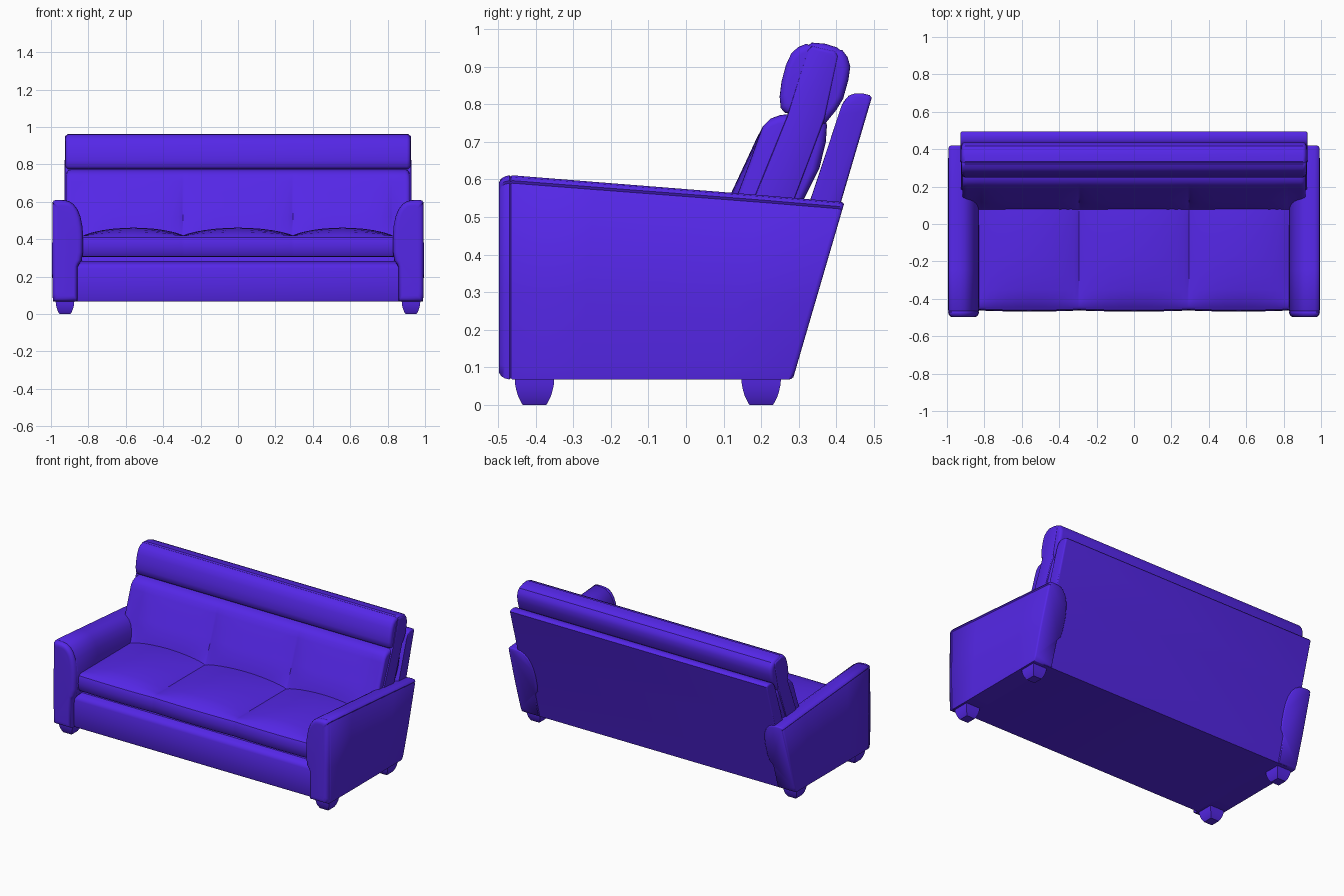
import bpy, bmesh, math

mat = bpy.data.materials.new("violet_fabric")
mat.diffuse_color = (0.09, 0.02, 0.8, 1)


def loft(name, rings, angle=40):
    """Skin closed rings of equal length and cap both ends."""
    bm = bmesh.new()
    vs = [[bm.verts.new(p) for p in r] for r in rings]
    n = len(vs[0])
    for a, b in zip(vs, vs[1:]):
        for i in range(n):
            j = (i + 1) % n
            bm.faces.new((a[i], a[j], b[j], b[i]))
    bm.faces.new(vs[0])
    bm.faces.new(vs[-1])
    bmesh.ops.recalc_face_normals(bm, faces=bm.faces)
    me = bpy.data.meshes.new(name)
    bm.to_mesh(me)
    bm.free()
    me.materials.append(mat)
    ob = bpy.data.objects.new(name, me)
    bpy.context.collection.objects.link(ob)
    bpy.ops.object.select_all(action='DESELECT')
    bpy.context.view_layer.objects.active = ob
    ob.select_set(True)
    bpy.ops.object.shade_smooth_by_angle(angle=math.radians(angle))
    return ob


def inset(pts, d):
    """Shrink a 2D outline by about d on every side."""
    lo = [min(p[k] for p in pts) for k in (0, 1)]
    hi = [max(p[k] for p in pts) for k in (0, 1)]
    c = [(a + b) / 2 for a, b in zip(lo, hi)]
    f = [1 - 2 * d / (b - a) for a, b in zip(lo, hi)]
    return [tuple(c[k] + (p[k] - c[k]) * f[k] for k in (0, 1)) for p in pts]


def sweep_x(name, outline, half, r, xs=()):
    """Sweep a y-z outline (function of x) across the width with rounded ends."""
    ends = [(half - r + r * math.sin(a), r * (1 - math.cos(a)))
            for a in (math.pi / 2 * k / 4 for k in range(5))]
    st = [(-x, d) for x, d in reversed(ends)]
    st += [(x, 0) for x in xs if abs(x) < half - r - 0.004]
    st += ends
    return loft(name, [[(x, y, z) for y, z in inset(outline(x), d)] for x, d in st])


# three seat sections across the width, with creases between them
SECTIONS = [(-0.825, -0.293), (-0.293, 0.293), (0.293, 0.825)]
XS = sorted({round((a + b) / 2 + (b - a) / 2 * math.sin(math.pi / 2 * k / 7), 4)
             for a, b in SECTIONS for k in range(-7, 8)})


def bulge(x):
    for a, b in SECTIONS:
        if a <= x <= b:
            t = (2 * x - a - b) / (b - a)
            return max(0, 1 - t * t) ** 0.8
    return 0


# base box with front rail
BASE = [(-0.455, 0.068), (-0.46, 0.08), (-0.462, 0.16), (-0.46, 0.245), (-0.453, 0.262),
        (-0.435, 0.273), (-0.41, 0.28), (-0.40, 0.312), (0.27, 0.312), (0.22, 0.068)]
sweep_x("base", lambda x: BASE, 0.87, 0.004)


# seat cushion
def seat(x):
    b = bulge(x)
    f = 0.006 * (1 - b)
    front = [(0.2, 0.305), (-0.43, 0.305), (-0.452 + f, 0.309), (-0.462 + f, 0.325),
             (-0.468 + f, 0.36), (-0.466 + f, 0.395), (-0.46 + f, 0.41),
             (-0.452 + f, 0.414), (-0.445 + f, 0.419)]
    top = [(-0.41, 0.45), (-0.35, 0.72), (-0.27, 0.92), (-0.17, 1), (-0.05, 0.97),
           (0.05, 0.85), (0.12, 0.65), (0.2, 0.4)]
    return front + [(y, 0.42 + 0.042 * b * w) for y, w in top]


sweep_x("seat_cushion", seat, 0.838, 0.012, XS)


# lower back cushion: (y, z, how far the creases pull it in)
LOWER = [(0.072, 0.42, 0.2), (0.082, 0.46, 0.8), (0.10, 0.52, 1), (0.123, 0.57, 0.8),
         (0.158, 0.645, 0.5), (0.188, 0.71, 0.2), (0.205, 0.742, 0), (0.225, 0.762, 0),
         (0.25, 0.771, 0), (0.275, 0.774, 0), (0.32, 0.785, 0), (0.365, 0.77, 0),
         (0.375, 0.745, 0), (0.372, 0.70, 0), (0.355, 0.63, 0), (0.32, 0.56, 0),
         (0.25, 0.42, 0)]


def lower(x):
    pull = 0.022 * (1 - bulge(x)) ** 2
    return [(y + pull * w, z) for y, z, w in LOWER]


sweep_x("back_cushion", lower, 0.917, 0.025, XS)

# headrest roll, with shallow seams at the core slab
HEAD = [(0.262, 0.778), (0.252, 0.79), (0.249, 0.82), (0.254, 0.86), (0.266, 0.905),
        (0.28, 0.935), (0.298, 0.952), (0.32, 0.961), (0.327, 0.958), (0.335, 0.964),
        (0.37, 0.961), (0.402, 0.951), (0.409, 0.945), (0.416, 0.944), (0.43, 0.925),
        (0.437, 0.90), (0.432, 0.865), (0.418, 0.815), (0.40, 0.785), (0.37, 0.748),
        (0.28, 0.75), (0.275, 0.774)]
sweep_x("headrest", lambda x: HEAD, 0.922, 0.02)

# core slab between the front and back padding
CORE = [(0.16, 0.50), (0.268, 0.765), (0.325, 0.945), (0.335, 0.955), (0.395, 0.942),
        (0.405, 0.93), (0.37, 0.765), (0.27, 0.50)]
sweep_x("back_core", lambda x: CORE, 0.925, 0.008)

# reclined outer back panel
PANEL = [(0.277, 0.068), (0.40, 0.498), (0.486, 0.79), (0.494, 0.817), (0.489, 0.824),
         (0.47, 0.829), (0.45, 0.829), (0.433, 0.823), (0.42, 0.808), (0.41, 0.78),
         (0.325, 0.53), (0.18, 0.068)]
sweep_x("back_panel", lambda x: PANEL, 0.928, 0.01)

# arm cross-section (x, z) at the front
ARM = [(0.988, 0.068), (0.992, 0.10), (0.994, 0.30), (0.991, 0.585), (0.987, 0.59),
       (0.991, 0.597), (0.985, 0.607), (0.965, 0.611), (0.93, 0.609), (0.905, 0.604),
       (0.88, 0.588), (0.858, 0.56), (0.842, 0.52), (0.832, 0.47), (0.828, 0.42),
       (0.829, 0.33), (0.836, 0.285), (0.85, 0.267), (0.858, 0.25), (0.859, 0.068)]


def arm_ring(s, d, u, dy=0.0):
    """u runs 0 at the front to 1 at the slanted rear edge."""
    ring = []
    for x, z in inset(ARM, d):
        z = 0.068 + (z - 0.068) * (1 - 0.13 * u)
        rear = 0.284 + (z - 0.068) * 0.292
        ring.append((s * x, -0.468 + u * (rear + 0.468) + dy, z))
    return ring


for s, side in ((1, "right"), (-1, "left")):
    front = [(0.03, -0.03), (0.018, -0.029), (0.009, -0.024), (0.003, -0.014),
             (0, -0.002), (0.003, 0.002), (0, 0.006)]
    rings = [arm_ring(s, d, 0, dy) for d, dy in front]
    rings += [arm_ring(s, 0, u) for u in (0.25, 0.5, 0.75)]
    rings += [arm_ring(s, d, 1, dy) for d, dy in ((0, -0.012), (0.002, -0.004), (0.007, 0))]
    loft("arm_" + side, rings, 50)

    # squat tapered feet
    for y, end in ((-0.403, "front"), (0.2, "rear")):
        prof = [(0, 0.031), (0.008, 0.036), (0.022, 0.043), (0.038, 0.048),
                (0.055, 0.0515), (0.075, 0.053)]
        loft("foot_%s_%s" % (end, side),
             [[(s * 0.925 + a * h * 0.95, y + b * h, z)
               for a, b in ((-1, -1), (1, -1), (1, 1), (-1, 1))] for z, h in prof])
